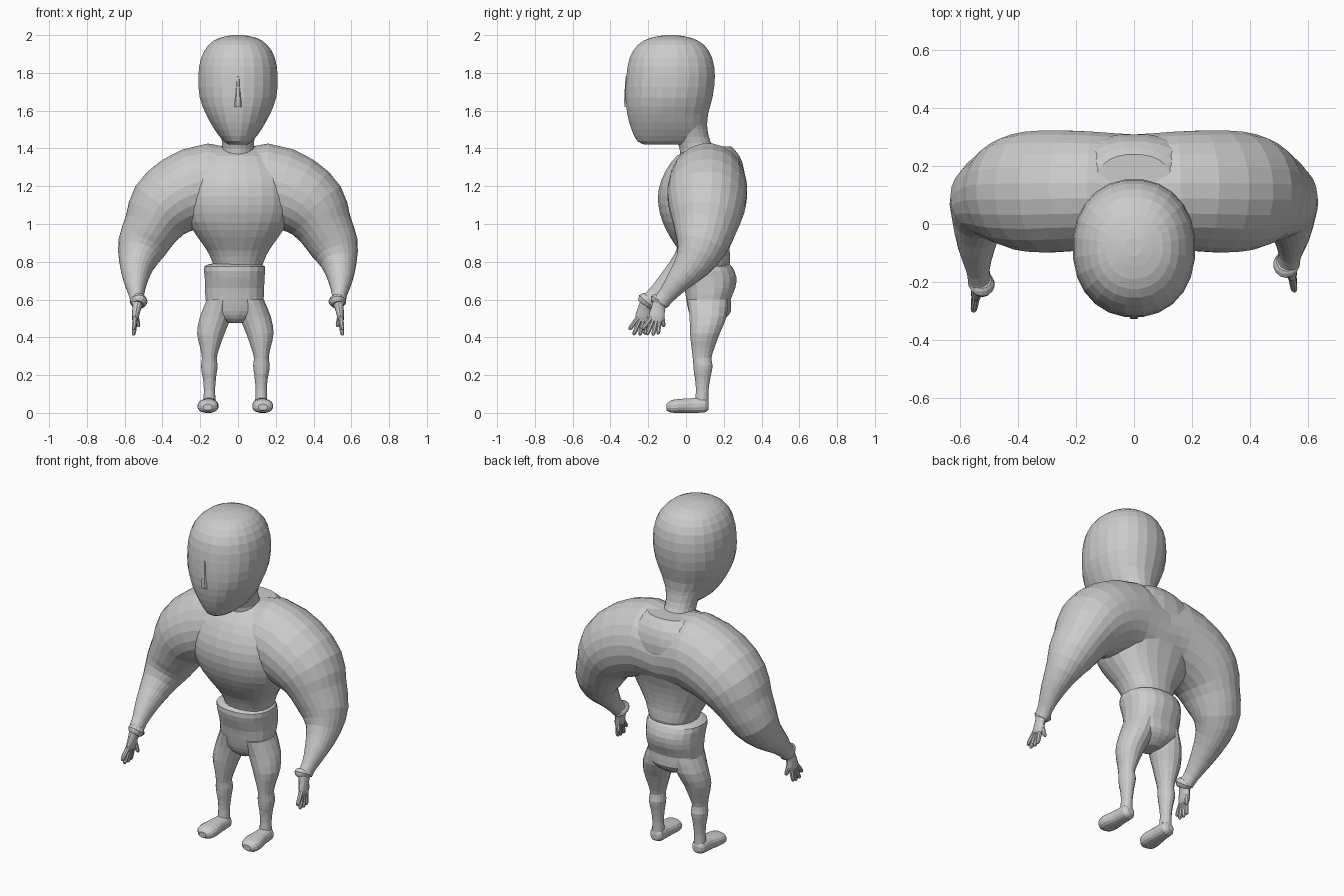
import bpy, bmesh, math
from mathutils import Vector

X, Y, Z = Vector((1, 0, 0)), Vector((0, 1, 0)), Vector((0, 0, 1))


def spline(rings, sub):
    """Catmull-Rom interpolation of (x, y, z, ra, rb) rings."""
    out, n = [], len(rings)
    for i in range(n - 1):
        p = [rings[max(0, min(n - 1, i + k))] for k in (-1, 0, 1, 2)]
        for s in range(sub):
            t = s / sub
            out.append([0.5 * (2 * b + (c - a) * t + (2 * a - 5 * b + 4 * c - d) * t * t
                               + (3 * b - a - 3 * c + d) * t ** 3) for a, b, c, d in zip(*p)])
    out.append(list(rings[-1]))
    return out


def loft(name, rings, axis=None, ref=Y, seg=20, sub=2, power=2.0):
    """Skin elliptical rings; rb lies along ref, ra across it."""
    rings = spline(rings, sub)
    bm = bmesh.new()
    loops = []
    for i, (x, y, z, ra, rb) in enumerate(rings):
        if axis:
            t = axis
        else:
            t = (Vector(rings[min(i + 1, len(rings) - 1)][:3])
                 - Vector(rings[max(i - 1, 0)][:3])).normalized()
        b = (ref - t * ref.dot(t)).normalized()
        a = t.cross(b)
        loop = []
        for k in range(seg):
            u = 2 * math.pi * (k + 0.5) / seg
            c, s = math.cos(u), math.sin(u)
            c = math.copysign(abs(c) ** (2 / power), c)
            s = math.copysign(abs(s) ** (2 / power), s)
            p = Vector((x, y, z)) + a * (ra * c) + b * (rb * s)
            p.z = max(p.z, 0)
            loop.append(bm.verts.new(p))
        loops.append(loop)
    for l0, l1 in zip(loops, loops[1:]):
        for k in range(seg):
            j = (k + 1) % seg
            bm.faces.new((l0[k], l0[j], l1[j], l1[k]))
    bm.faces.new(loops[0])
    bm.faces.new(loops[-1])
    bmesh.ops.recalc_face_normals(bm, faces=bm.faces)
    mesh = bpy.data.meshes.new(name)
    bm.to_mesh(mesh)
    bm.free()
    ob = bpy.data.objects.new(name, mesh)
    bpy.context.collection.objects.link(ob)
    return ob


def stack(name, rows, cx=0.0, **kw):
    """Horizontal sections given as (z, half width, y front, y back)."""
    return loft(name, [(cx, (f + k) / 2, z, w, (k - f) / 2) for z, w, f, k in rows], axis=Z, **kw)


# Head and neck
stack("head", [(1.42, .05, -.22, .02), (1.44, .078, -.26, .08), (1.50, .125, -.29, .11),
               (1.58, .17, -.312, .118), (1.67, .204, -.322, .142), (1.78, .212, -.318, .155),
               (1.88, .197, -.30, .14), (1.95, .155, -.255, .095), (1.985, .10, -.19, .03),
               (2.0, .03, -.11, -.05)], seg=24, power=2.15)
stack("neck", [(1.33, .10, -.03, .19), (1.40, .085, -.035, .15), (1.46, .09, -.06, .122),
               (1.55, .12, -.10, .112), (1.65, .16, -.14, .125)])
stack("nose", [(1.62, .03, -.328, -.26), (1.66, .026, -.33, -.26), (1.78, .01, -.322, -.27)], seg=8)

# Torso tapering to the waist
stack("torso", [(.75, .12, .0, .22), (.80, .137, -.015, .235), (.86, .165, -.04, .232),
                (.93, .215, -.085, .238), (1.01, .265, -.125, .255), (1.10, .29, -.148, .285),
                (1.19, .29, -.145, .305), (1.28, .27, -.11, .31), (1.36, .21, -.05, .285),
                (1.41, .13, .04, .24)], seg=24, power=2.3)

# Belly band and hips
stack("hips", [(.79, .12, .01, .22), (.775, .162, -.035, .245), (.72, .160, -.03, .268),
               (.66, .158, -.01, .262), (.60, .155, .0, .238), (.54, .14, .012, .24),
               (.50, .09, .03, .21), (.475, .04, .06, .17)], cx=-.018, power=2.3)

# Both arms as one sweep through the shoulders
ARM = [(.15, .115, 1.208, .22, .205), (.30, .112, 1.16, .208, .212), (.40, .11, 1.08, .188, .20),
       (.46, .10, .98, .150, .168), (.51, .08, .88, .130, .135), (.535, .035, .79, .094, .098),
       (.542, -.04, .70, .064, .066), (.537, -.10, .625, .040, .047), (.532, -.13, .59, .040, .045)]
REACH = {1: 0.0, -1: -.07}


def place(ring, side):
    """Mirror a ring and swing the forearm forward by that side's reach."""
    x, y, z, a, b = ring
    return (x * side, y + REACH[side] * min(1, max(0, (.85 - z) / .27)), z, a, b)


loft("shoulders_and_arms", [place(r, -1) for r in reversed(ARM)]
     + [(0, .11, 1.185, .205, .20)] + [place(r, 1) for r in ARM], seg=24)

# Hands
FINGERS = [((-.175, .515), (-.232, .440)), ((-.170, .500), (-.208, .412)),
           ((-.155, .495), (-.175, .410)), ((-.140, .500), (-.148, .415)),
           ((-.130, .535), (-.118, .455))]
for side, tag in ((1, "left"), (-1, "right")):
    cuff = [(.525, -.128, .605, .035, .042), (.525, -.138, .590, .046, .054),
            (.528, -.148, .572, .030, .040)]
    loft(tag + "_wrist", [place(r, side) for r in cuff], seg=14)
    palm = [(.530, -.138, .59, .032, .036), (.537, -.148, .55, .023, .037),
            (.543, -.156, .51, .019, .042), (.546, -.160, .485, .013, .034)]
    loft(tag + "_palm", [place(r, side) for r in palm], seg=14)
    for i, ((y0, z0), (y1, z1)) in enumerate(FINGERS):
        x1 = .553 if i < 4 else .525
        finger = [(.543 + (x1 - .543) * t, y0 + (y1 - y0) * t, z0 + (z1 - z0) * t, r, r)
                  for t, r in ((0, .014), (.5, .013), (.88, .011), (1, .004))]
        loft(f"{tag}_finger_{i + 1}", [place(r, side) for r in finger], seg=8)

# Legs and feet
LEG = [(.08, .115, .60, .072, .11), (.105, .117, .51, .084, .10), (.130, .10, .42, .074, .08),
       (.135, .09, .345, .052, .062), (.138, .085, .29, .040, .050), (.138, .09, .25, .045, .052),
       (.138, .088, .205, .039, .046), (.137, .088, .18, .035, .041), (.137, .086, .12, .030, .034),
       (.137, .083, .05, .034, .036)]
FOOT = [(.138, .12, .036, .018, .018), (.138, .10, .040, .040, .038), (.140, .03, .039, .044, .039),
        (.144, -.035, .037, .055, .037), (.146, -.08, .034, .050, .033), (.146, -.104, .030, .024, .016)]
for side, tag in ((1, "left"), (-1, "right")):
    def shift(rows):
        return [(r[0] * side - .014, *r[1:]) for r in rows]
    loft(tag + "_leg", shift(LEG), axis=-Z, seg=16)
    loft(tag + "_foot", shift(FOOT), axis=-Y, ref=Z, seg=16, power=2.4)
